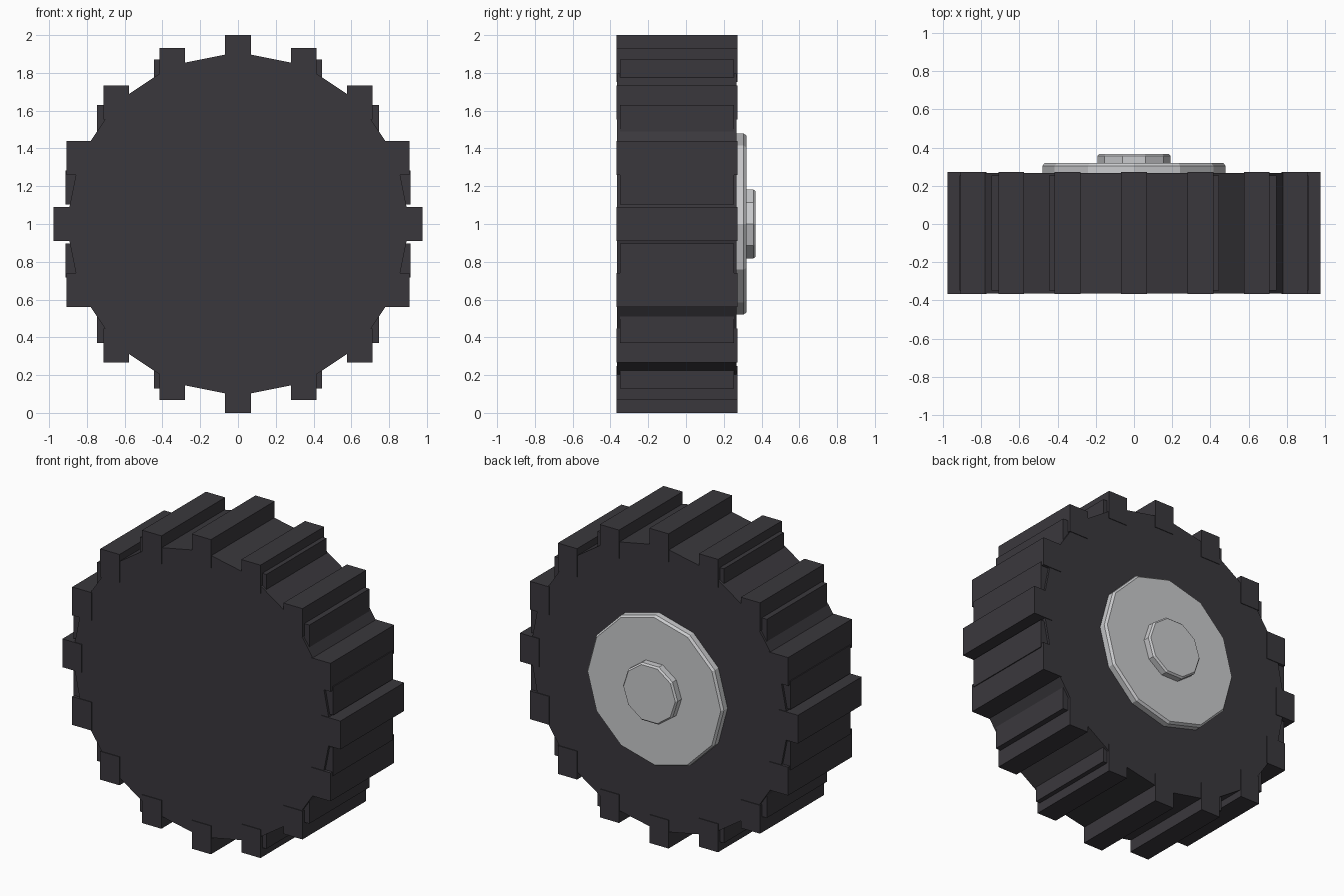
import bpy, bmesh, math
from mathutils import Matrix, Vector

cube = bpy.data.objects.get("Cube")
if cube:
    bpy.data.objects.remove(cube, do_unlink=True)


def make_material(name, color):
    mat = bpy.data.materials.new(name)
    mat.use_nodes = True
    mat.diffuse_color = color
    mat.node_tree.nodes["Principled BSDF"].inputs["Base Color"].default_value = color
    return mat


rubber = make_material("dark rubber", (0.042, 0.039, 0.046, 1))
metal = make_material("light grey metal", (0.59, 0.595, 0.61, 1))


def add_object(name, bm, mat):
    bmesh.ops.recalc_face_normals(bm, faces=bm.faces)
    mesh = bpy.data.meshes.new(name)
    bm.to_mesh(mesh)
    bm.free()
    mesh.materials.append(mat)
    obj = bpy.data.objects.new(name, mesh)
    bpy.context.collection.objects.link(obj)
    return obj


def spoke_point(radius, i, count, y):
    a = math.tau * i / count + math.pi / 2
    return Vector((radius * math.cos(a), y, 1 + radius * math.sin(a)))


def turned_part(name, sides, profile, mat):
    """Closed solid of (y, radius) rings around the wheel axis."""
    bm = bmesh.new()
    rings = [[bm.verts.new(spoke_point(r, i + sides % 4 / 4, sides, y))
              for i in range(sides)] for y, r in profile]
    bm.faces.new(rings[0])
    bm.faces.new(rings[-1])
    for a, b in zip(rings, rings[1:]):
        for i in range(sides):
            j = (i + 1) % sides
            bm.faces.new((a[i], a[j], b[j], b[i]))
    return add_object(name, bm, mat)


def tread_lugs(name, count, radius, y0, y1):
    """Upright blocks spaced around the rim, all keeping the same orientation."""
    bm = bmesh.new()
    size = Matrix.Diagonal((0.135, y1 - y0, 0.18, 1))
    for i in range(count):
        place = Matrix.Translation(spoke_point(radius, i, count, (y0 + y1) / 2))
        bmesh.ops.create_cube(bm, size=1, matrix=place @ size)
    return add_object(name, bm, rubber)


# Tyre body and its two overlapping sets of lugs
turned_part("tyre", 16, [(-0.364, 0.91), (0.268, 0.91)], rubber)
tread_lugs("outer_lugs", 16, 0.91, -0.368, 0.272)
tread_lugs("inner_lugs", 14, 0.868, -0.349, 0.254)

# Hub disc and axle cap on the back, with chamfered rims
turned_part("hub_disc", 12, [(0.2, 0.48), (0.305, 0.48), (0.319, 0.468)], metal)
turned_part("axle_cap", 10, [(0.3, 0.192), (0.357, 0.192), (0.368, 0.182)], metal)
